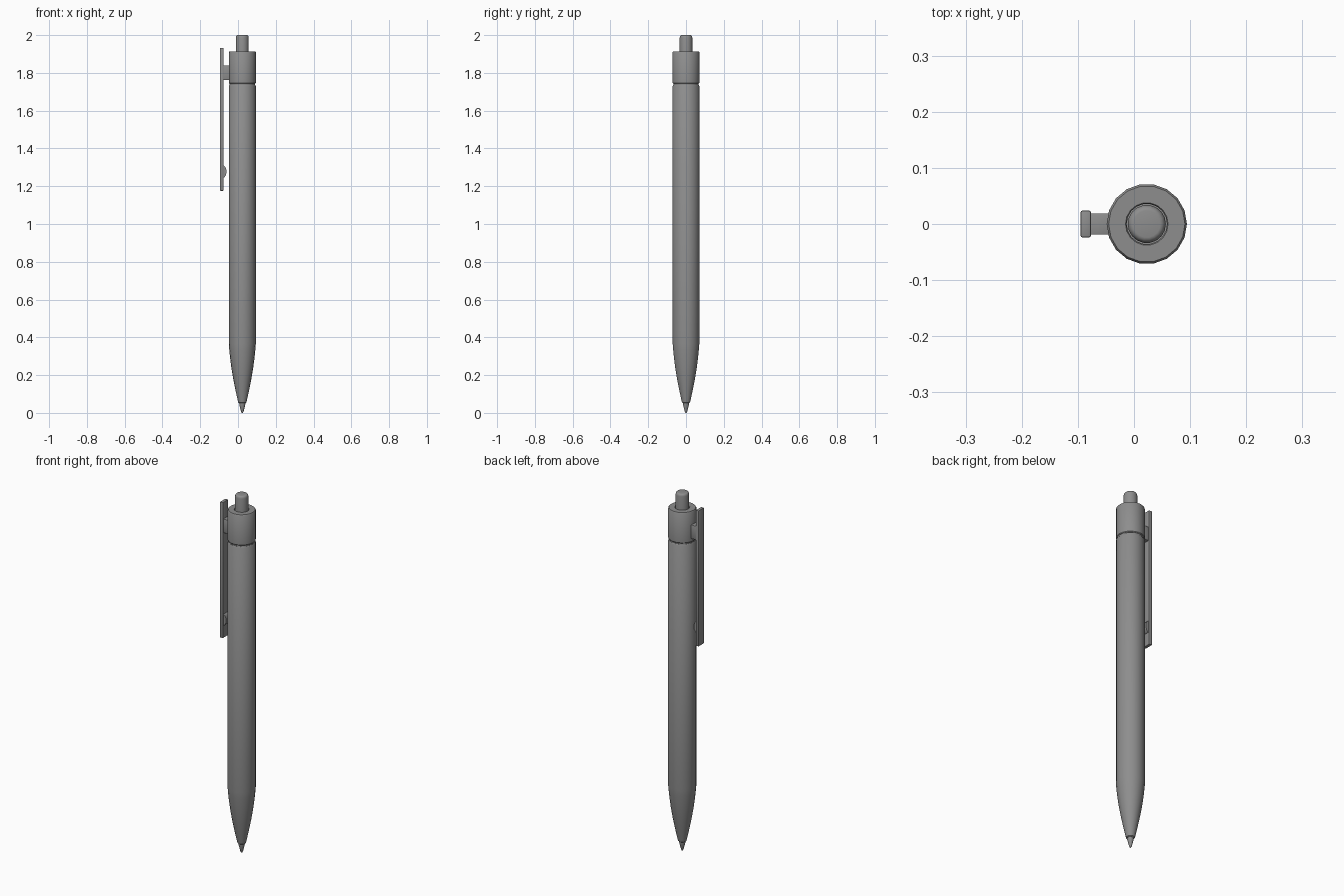
import bpy, bmesh, math

if "Cube" in bpy.data.objects:
    bpy.data.objects.remove(bpy.data.objects["Cube"])

CX = 0.0228   # axis of the barrel
SIDES = 18

# Dark grey plastic
plastic = bpy.data.materials.new("dark_grey_plastic")
plastic.diffuse_color = (0.27, 0.27, 0.27, 1)
plastic.use_nodes = True
plastic.node_tree.nodes["Principled BSDF"].inputs["Base Color"].default_value = plastic.diffuse_color


def finish(name, bm, angle=35):
    bmesh.ops.recalc_face_normals(bm, faces=bm.faces)
    mesh = bpy.data.meshes.new(name)
    bm.to_mesh(mesh)
    bm.free()
    mesh.materials.append(plastic)
    ob = bpy.data.objects.new(name, mesh)
    bpy.context.collection.objects.link(ob)
    bpy.ops.object.select_all(action='DESELECT')
    ob.select_set(True)
    bpy.context.view_layer.objects.active = ob
    bpy.ops.object.shade_smooth_by_angle(angle=math.radians(angle))
    return ob


def lathe(name, profile, sides=SIDES):
    """Revolve (radius, z) points around the pen axis and cap both ends."""
    bm = bmesh.new()
    rings = []
    for r, z in profile:
        rings.append([bm.verts.new((CX + r * math.cos(2 * math.pi * i / sides),
                                    r * math.sin(2 * math.pi * i / sides), z))
                      for i in range(sides)])
    for a, b in zip(rings, rings[1:]):
        for i in range(sides):
            j = (i + 1) % sides
            bm.faces.new((a[i], a[j], b[j], b[i]))
    bm.faces.new(rings[0])
    bm.faces.new(rings[-1])
    return finish(name, bm)


def box(name, x, y, z, bevel=0.002):
    bm = bmesh.new()
    bmesh.ops.create_cube(bm, size=1)
    for v in bm.verts:
        for k, (lo, hi) in enumerate((x, y, z)):
            v.co[k] = (lo + hi) / 2 + v.co[k] * (hi - lo)
    bmesh.ops.bevel(bm, geom=bm.edges[:], offset=bevel, segments=2,
                    profile=0.5, affect='EDGES')
    return finish(name, bm)


# Writing tip
lathe("writing_tip", [(0.003, 0.0), (0.007, 0.008), (0.016, 0.045), (0.017, 0.065)])

# Barrel with curved taper
lathe("barrel", [(0.017, 0.052), (0.022, 0.056), (0.035, 0.115), (0.048, 0.18),
                 (0.058, 0.24), (0.065, 0.295), (0.069, 0.335), (0.0715, 0.365),
                 (0.0715, 1.731), (0.068, 1.736), (0.06, 1.736)])

# Groove core between barrel and cap
lathe("groove_ring", [(0.067, 1.73), (0.067, 1.755)])

# Cap with a recess for the button
lathe("cap", [(0.06, 1.743), (0.068, 1.743), (0.0715, 1.747), (0.0715, 1.909),
              (0.068, 1.914), (0.038, 1.914), (0.036, 1.911), (0.036, 1.88)])

# Push button
lathe("push_button", [(0.034, 1.86), (0.034, 1.987), (0.032, 1.995),
                      (0.028, 1.999), (0.024, 2.0)])

# Clip plate and its bracket
box("clip_plate", (-0.095, -0.077), (-0.024, 0.024), (1.176, 1.933), 0.003)
box("clip_bracket", (-0.082, -0.035), (-0.019, 0.019), (1.763, 1.84))

# Rounded grip bump on the inside of the clip
bm = bmesh.new()
arc = [(-0.081 + 0.02 * math.sin(math.pi * i / 10),
        1.277 - 0.033 * math.cos(math.pi * i / 10)) for i in range(11)]
face = bm.faces.new([bm.verts.new((x, -0.018, z)) for x, z in arc])
ext = bmesh.ops.extrude_face_region(bm, geom=[face], use_keep_orig=True)
bmesh.ops.translate(bm, vec=(0, 0.036, 0),
                    verts=[g for g in ext["geom"] if isinstance(g, bmesh.types.BMVert)])
finish("clip_bump", bm)
